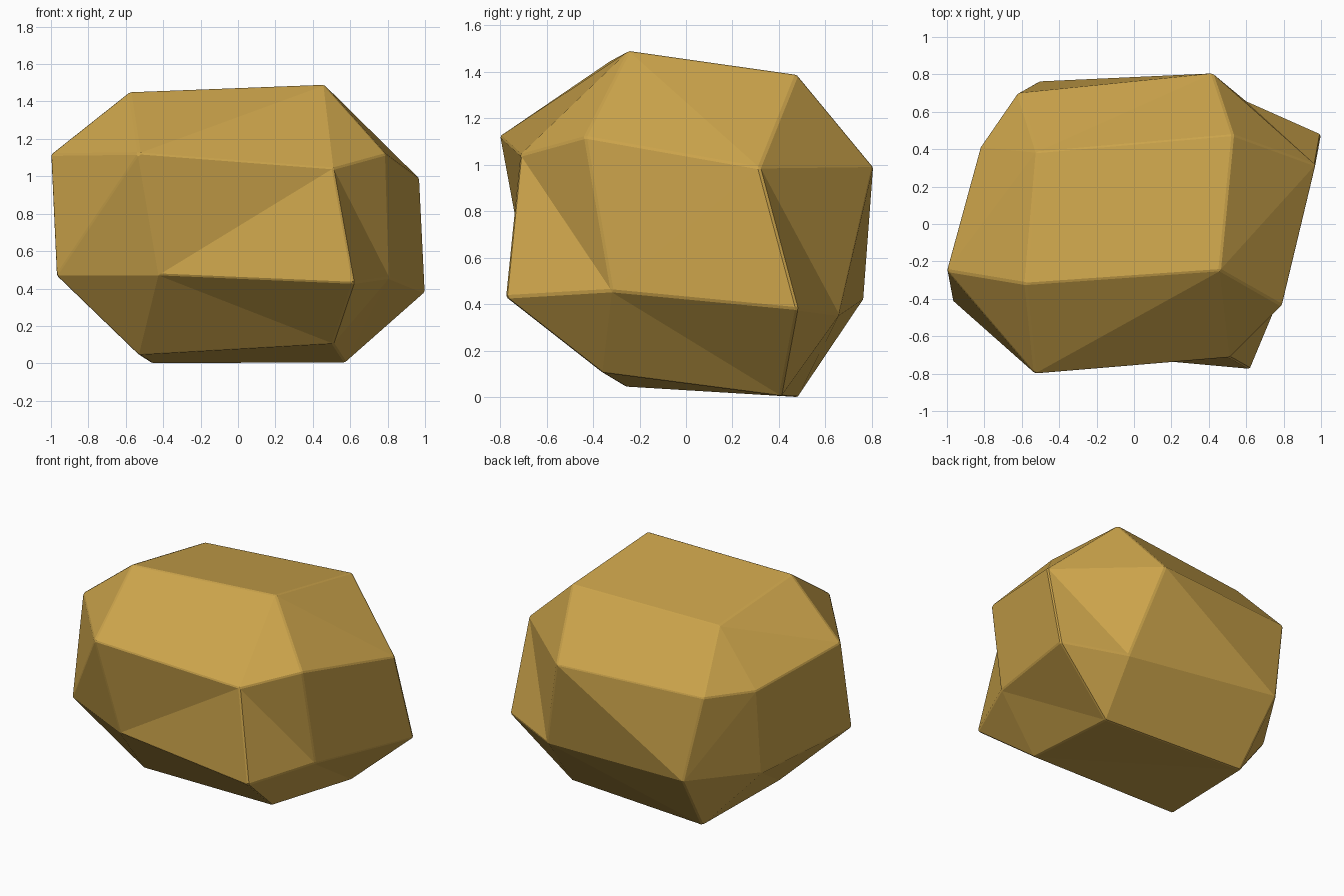
import bpy, bmesh
from itertools import product

if "Cube" in bpy.data.objects:
    bpy.data.objects.remove(bpy.data.objects["Cube"])

# Rock = irregular chamfered box: each box corner is cut into three points,
# lying on its x-side, y-side and z-side
corners = {
    (-1, -1, -1): ((-.97, -.41, .47), (-.42, -.68, .475), (-.53, -.26, .045)),
    (1, -1, -1): ((.81, -.32, .457), (.62, -.775, .43), (.51, -.36, .105)),
    (-1, 1, -1): ((-.79, .31, .38), (-.51, .763, .42), (-.46, .48, 0)),
    (1, 1, -1): ((1.0, .48, .38), (.595, .66, .355), (.575, .41, .005)),
    (-1, -1, 1): ((-1.0, -.25, 1.117), (-.53, -.80, 1.123), (-.58, -.32, 1.45)),
    (1, -1, 1): ((.79, -.435, 1.12), (.51, -.713, 1.043), (.46, -.247, 1.49)),
    (-1, 1, 1): ((-.82, .41, .99), (-.62, .70, .997), (-.52, .385, 1.35)),
    (1, 1, 1): ((.97, .317, .987), (.42, .805, .99), (.53, .477, 1.387)),
}

bm = bmesh.new()
V = {(c, k): bm.verts.new(p) for c, pts in corners.items() for k, p in enumerate(pts)}


def corner(axis, a, b, c):
    """Corner key with sign a on axis, b and c on the next two axes."""
    key = [0, 0, 0]
    for i, s in enumerate((a, b, c)):
        key[(axis + i) % 3] = s
    return tuple(key)


ring = ((-1, -1), (1, -1), (1, 1), (-1, 1))
for k in range(3):
    # main sides
    for s in (-1, 1):
        bm.faces.new([V[corner(k, s, b, c), k] for b, c in ring])
    # chamfer strips along the box edges
    for b, c in ring:
        lo, hi = corner(k, -1, b, c), corner(k, 1, b, c)
        i, j = (k + 1) % 3, (k + 2) % 3
        bm.faces.new([V[lo, i], V[hi, i], V[hi, j], V[lo, j]])
# corner facets
for c in product((-1, 1), repeat=3):
    bm.faces.new([V[c, k] for k in range(3)])

bmesh.ops.recalc_face_normals(bm, faces=bm.faces[:])
bmesh.ops.triangulate(bm, faces=bm.faces[:], quad_method='SHORT_EDGE')
mesh = bpy.data.meshes.new("rock")
bm.to_mesh(mesh)
bm.free()
rock = bpy.data.objects.new("rock", mesh)
bpy.context.collection.objects.link(rock)

# slightly softened ridges
bev = rock.modifiers.new("soft_ridges", 'BEVEL')
bev.width = 0.008
bev.segments = 1
bev.limit_method = 'ANGLE'
bev.angle_limit = 0.5

# golden stone colour
mat = bpy.data.materials.new("golden_stone")
mat.diffuse_color = (0.6, 0.37, 0.07, 1)
mat.use_nodes = True
mat.node_tree.nodes["Principled BSDF"].inputs["Base Color"].default_value = mat.diffuse_color
mesh.materials.append(mat)
